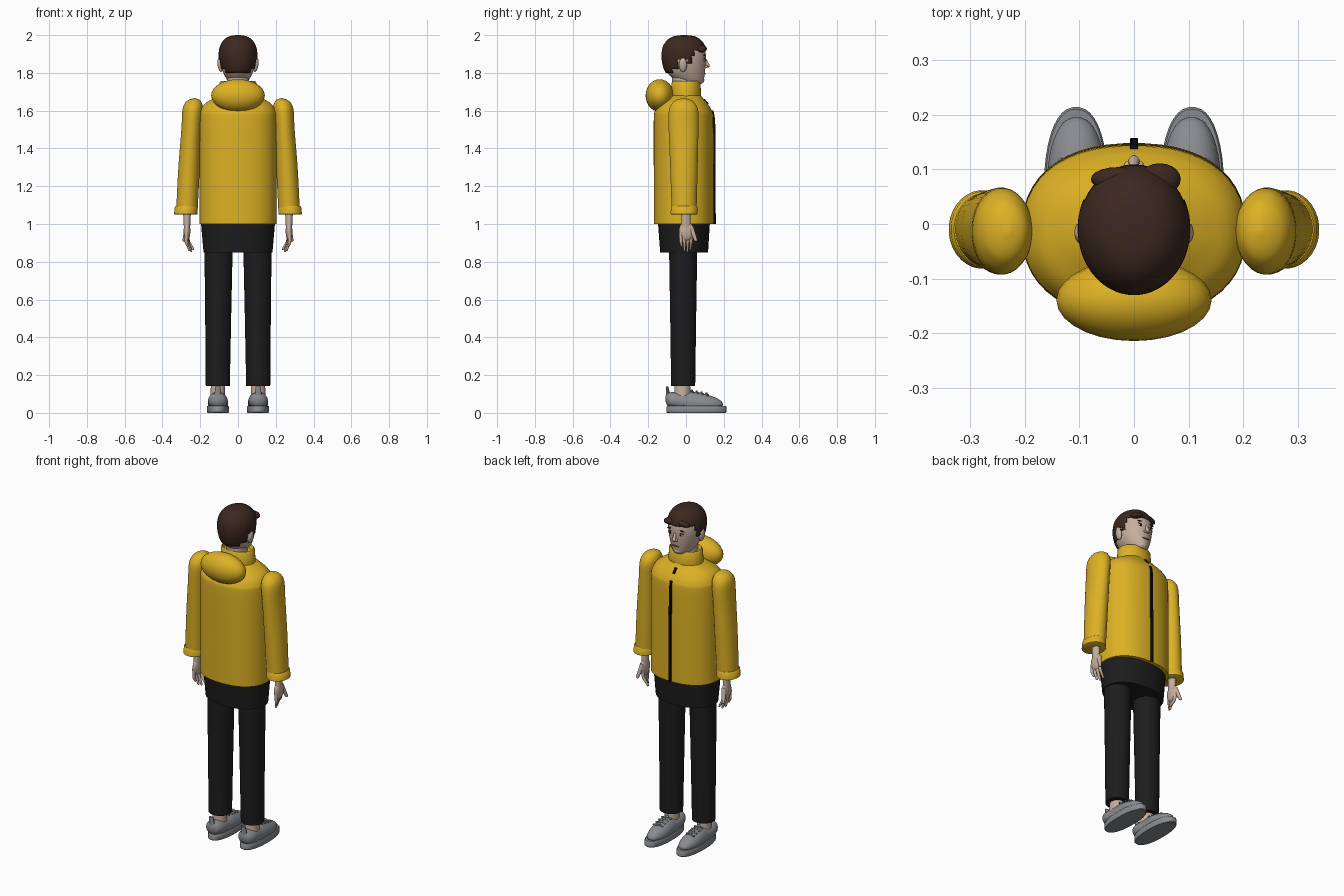
import bpy, bmesh, math
from mathutils import Vector, Matrix


def material(name, rgb):
    m = bpy.data.materials.new(name)
    m.diffuse_color = (*rgb, 1)
    return m


YELLOW = material("jacket yellow", (0.72, 0.44, 0.018))
BLACK = material("trouser black", (0.012, 0.012, 0.013))
ZIP = material("zip black", (0.004, 0.004, 0.005))
HAIR = material("hair brown", (0.045, 0.021, 0.014))
SKIN = material("skin", (0.56, 0.43, 0.34))
GREY = material("shoe grey", (0.25, 0.26, 0.28))
WHITE = material("eye white", (0.7, 0.7, 0.68))
LIP = material("lip", (0.2, 0.07, 0.06))


def finish(name, bm, mat, mirror=False, angle=40):
    bmesh.ops.recalc_face_normals(bm, faces=bm.faces)
    me = bpy.data.meshes.new(name)
    bm.to_mesh(me)
    bm.free()
    me.materials.append(mat)
    me.shade_smooth()
    me.set_sharp_from_angle(angle=math.radians(angle))
    ob = bpy.data.objects.new(name, me)
    bpy.context.collection.objects.link(ob)
    if mirror:
        ob.modifiers.new("mirror", 'MIRROR').use_mirror_merge = False
    return ob


def smooth_rings(rings, steps):
    """Catmull-Rom interpolation between cross-sections."""
    out = []
    for i in range(len(rings) - 1):
        p = [rings[max(0, min(len(rings) - 1, i + k))] for k in (-1, 0, 1, 2)]
        for s in range(steps):
            t = s / steps
            out.append(tuple(
                0.5 * (2 * b + (c - a) * t + (2 * a - 5 * b + 4 * c - d) * t * t
                       + (3 * b - a - 3 * c + d) * t ** 3) for a, b, c, d in zip(*p)))
    return out + [rings[-1]]


def loft_mesh(rings, n=32, axis='z', power=2.0, floor=-1):
    """Skin through rings of (position, centre a, centre b, radius a, radius b)."""
    bm = bmesh.new()
    loops = []
    for t, ca, cb, ra, rb in rings:
        loop = []
        for k in range(n):
            u = 2 * math.pi * (k + 0.5) / n
            c, s = math.cos(u), math.sin(u)
            a = ca + ra * math.copysign(abs(c) ** (2 / power), c)
            b = cb + rb * math.copysign(abs(s) ** (2 / power), s)
            co = (a, b, t) if axis == 'z' else (a, t, max(b, floor))
            loop.append(bm.verts.new(co))
        loops.append(loop)
    for lo, hi in zip(loops, loops[1:]):
        for k in range(n):
            j = (k + 1) % n
            bm.faces.new((lo[k], lo[j], hi[j], hi[k]))
    bm.faces.new(loops[0])
    bm.faces.new(loops[-1])
    return bm


def loft(name, rings, mat, mirror=False, **kw):
    return finish(name, loft_mesh(rings, **kw), mat, mirror)


def ball(name, loc, size, mat, mirror=False, tilt=0, n=20):
    bm = bmesh.new()
    m = Matrix.Translation(loc) @ Matrix.Rotation(tilt, 4, 'Y') @ Matrix.Diagonal((*size, 1))
    bmesh.ops.create_uvsphere(bm, u_segments=n, v_segments=n // 2, radius=1, matrix=m)
    return finish(name, bm, mat, mirror)


def rod(name, p0, p1, r0, r1, mat, mirror=True):
    """Tapered rod with a rounded tip."""
    p0, p1 = Vector(p0), Vector(p1)
    d = p1 - p0
    rot = d.to_track_quat('Z', 'Y').to_matrix().to_4x4()
    bm = bmesh.new()
    bmesh.ops.create_cone(bm, cap_ends=True, segments=10, radius1=r0, radius2=r1,
                          depth=d.length, matrix=Matrix.Translation((p0 + p1) / 2) @ rot)
    bmesh.ops.create_uvsphere(bm, u_segments=10, v_segments=6, radius=r1,
                              matrix=Matrix.Translation(p1) @ rot)
    return finish(name, bm, mat, mirror)


# Jacket body, collar and folded hood
torso = [(1.0, 0, -0.011, 0.205, 0.159), (1.3, 0, -0.012, 0.205, 0.159),
         (1.55, 0, -0.013, 0.205, 0.158), (1.60, 0, -0.013, 0.2, 0.15),
         (1.635, 0, -0.012, 0.178, 0.128), (1.66, 0, -0.005, 0.14, 0.1),
         (1.68, 0, 0, 0.1, 0.08)]
loft("jacket_body", smooth_rings(torso, 4), YELLOW, n=48, power=2.3)
loft("collar", [(1.64, 0, 0.0, 0.105, 0.082), (1.69, 0, 0.0, 0.102, 0.08),
                (1.748, 0, 0.0, 0.098, 0.077), (1.756, 0, 0.0, 0.092, 0.071),
                (1.735, 0, 0.0, 0.082, 0.062)], YELLOW)
ball("hood", (0, -0.139, 1.68), (0.142, 0.075, 0.086), YELLOW, n=28)

# Front zip, following the chest, and a short piece under the collar
loft("zip", [(1.0, 0, 0.148, 0.008, 0.01), (1.3, 0, 0.147, 0.008, 0.01),
             (1.55, 0, 0.145, 0.008, 0.01), (1.6, 0, 0.136, 0.008, 0.01)],
     ZIP, n=8, power=5)
loft("zip_top", [(1.635, 0, 0.113, 0.008, 0.009), (1.662, 0, 0.09, 0.008, 0.009)],
     ZIP, n=8, power=5)

# Sleeves and cuffs
sleeve = [(1.06, 0.271, -0.01, 0.057, 0.066), (1.3, 0.259, -0.011, 0.057, 0.073),
          (1.5, 0.247, -0.013, 0.053, 0.079), (1.6, 0.24, -0.013, 0.055, 0.078),
          (1.64, 0.236, -0.013, 0.045, 0.06), (1.658, 0.232, -0.013, 0.027, 0.036),
          (1.666, 0.23, -0.013, 0.004, 0.005)]
loft("sleeves", smooth_rings(sleeve, 4), YELLOW, mirror=True)
loft("cuffs", [(1.05, 0.276, -0.01, 0.058, 0.067), (1.053, 0.276, -0.01, 0.063, 0.072),
               (1.09, 0.274, -0.01, 0.061, 0.07), (1.096, 0.273, -0.01, 0.056, 0.066)],
     YELLOW, mirror=True)

# Hands
loft("wrists", [(0.98, 0.27, 0, 0.017, 0.027), (1.06, 0.27, 0, 0.021, 0.023)],
     SKIN, mirror=True, n=16)
ball("palms", (0.27, 0.002, 0.963), (0.018, 0.04, 0.052), SKIN, mirror=True)
for i in range(4):
    y = -0.027 + i * 0.018
    tip_z = (0.885, 0.863, 0.857, 0.868)[i]
    mid = (0.274 - i * 0.004, y * 1.02, 0.905)
    rod(f"finger_base_{i}", (0.273, y, 0.955), mid, 0.01, 0.0085, SKIN)
    rod(f"finger_tip_{i}", mid, (0.268 - i * 0.01, y * 0.85, tip_z), 0.0085, 0.006, SKIN)
rod("thumb", (0.27, 0.026, 0.985), (0.285, 0.052, 0.915), 0.014, 0.009, SKIN)

# Trousers
loft("trouser_hips", [(0.85, 0, -0.01, 0.183, 0.127), (1.01, 0, -0.011, 0.197, 0.138)],
     BLACK, n=40, power=2.2)
loft("trouser_legs", [(0.142, 0.107, -0.015, 0.064, 0.064), (0.5, 0.105, -0.015, 0.069, 0.069),
                      (0.87, 0.103, -0.015, 0.075, 0.075)], BLACK, mirror=True)

# Ankles and shoes
loft("ankles", [(0.08, 0.107, -0.02, 0.04, 0.045), (0.17, 0.107, -0.018, 0.036, 0.04)],
     SKIN, mirror=True, n=20)
loft("soles", [(0.0, 0.106, 0.055, 0.056, 0.155), (0.004, 0.106, 0.055, 0.059, 0.159),
               (0.032, 0.106, 0.055, 0.059, 0.159), (0.037, 0.106, 0.055, 0.056, 0.155)],
     GREY, mirror=True, n=40, power=2.3)
upper = [(-0.108, 0.107, 0.075, 0.012, 0.015), (-0.095, 0.107, 0.07, 0.038, 0.037),
         (-0.06, 0.107, 0.065, 0.051, 0.045), (0.0, 0.106, 0.055, 0.05, 0.055),
         (0.05, 0.105, 0.05, 0.053, 0.062), (0.11, 0.105, 0.045, 0.052, 0.052),
         (0.155, 0.105, 0.045, 0.042, 0.037), (0.185, 0.105, 0.045, 0.025, 0.019),
         (0.195, 0.105, 0.045, 0.006, 0.005)]
loft("shoe_uppers", smooth_rings(upper, 3), GREY, mirror=True, n=28, axis='y', floor=0.036)
loft("heel_tabs", [(0.06, 0.107, -0.09, 0.022, 0.018), (0.14, 0.107, -0.1, 0.014, 0.006)],
     GREY, mirror=True, n=12)
for i in range(4):
    y, z = 0.03 + i * 0.026, 0.116 - i * 0.005
    rod(f"lace_{i}", (0.078, y, z - 0.008), (0.134, y + 0.008, z - 0.006), 0.005, 0.005, GREY)
    ball(f"lace_loop_{i}", (0.106, y, z), (0.012, 0.007, 0.008), GREY, mirror=True, n=10)

# Head and neck
head = [(1.74, 0, 0.035, 0.028, 0.04), (1.752, 0, 0.024, 0.05, 0.068),
        (1.8, 0, 0.0, 0.078, 0.1), (1.85, 0, -0.007, 0.092, 0.112),
        (1.9, 0, -0.009, 0.096, 0.114), (1.94, 0, -0.01, 0.088, 0.104),
        (1.97, 0, -0.01, 0.067, 0.08), (1.987, 0, -0.01, 0.038, 0.047),
        (1.993, 0, -0.01, 0.004, 0.005)]
head = smooth_rings(head, 5)
loft("head", head, SKIN)
loft("neck", [(1.66, 0, -0.01, 0.06, 0.06), (1.8, 0, -0.015, 0.055, 0.06)], SKIN, n=24)


def face_y(x, z):
    """Depth of the face surface at a given spot."""
    _, _, cy, rx, ry = min(head, key=lambda r: abs(r[0] - z))
    return cy + ry * math.sqrt(max(0, 1 - (x / rx) ** 2))


# Hair: a shell over the skull, trimmed along a stepped hairline
def hairline(y):
    for limit, z in ((-0.075, 1.798), (-0.04, 1.82), (0.008, 1.872), (0.03, 1.855), (0.05, 1.89)):
        if y < limit:
            return z
    return 1.922


bm = loft_mesh([(z + 0.007 * max(0, min(1, (z - 1.9) / 0.08)), cx, cy, rx + 0.007, ry + 0.007)
                for z, cx, cy, rx, ry in head], n=48)
low = [f for f in bm.faces if f.calc_center_median().z < hairline(f.calc_center_median().y)]
bmesh.ops.delete(bm, geom=low, context='FACES')
hair = finish("hair", bm, HAIR)
shell = hair.modifiers.new("thickness", 'SOLIDIFY')
shell.thickness, shell.offset = 0.01, -1
ball("fringe_tuft", (0.047, 0.082, 1.928), (0.039, 0.029, 0.019), HAIR, tilt=0.15)
ball("fringe_side", (-0.03, 0.082, 1.935), (0.05, 0.022, 0.018), HAIR, tilt=-0.2)

# Face features
ball("ears", (0.095, -0.016, 1.842), (0.013, 0.021, 0.038), SKIN, mirror=True, tilt=0.15)
ball("eyes", (0.035, face_y(0.035, 1.868), 1.868), (0.015, 0.003, 0.007), WHITE, mirror=True)
ball("pupils", (0.035, face_y(0.035, 1.868) + 0.002, 1.868), (0.007, 0.003, 0.0065), ZIP,
     mirror=True, n=12)
ball("eyelids", (0.036, face_y(0.036, 1.876), 1.876), (0.017, 0.004, 0.0025), HAIR, mirror=True)
ball("eyebrows", (0.037, face_y(0.037, 1.893), 1.893), (0.021, 0.004, 0.004), HAIR,
     mirror=True, tilt=0.12)
rod("nose", (0, 0.1, 1.875), (0, 0.115, 1.838), 0.006, 0.011, SKIN, mirror=False)
ball("nostrils", (0.01, 0.107, 1.834), (0.008, 0.009, 0.007), SKIN, mirror=True, n=12)
ball("mouth", (0, face_y(0, 1.795), 1.795), (0.025, 0.004, 0.004), LIP)
ball("chin", (0, 0.074, 1.762), (0.03, 0.023, 0.02), SKIN)
